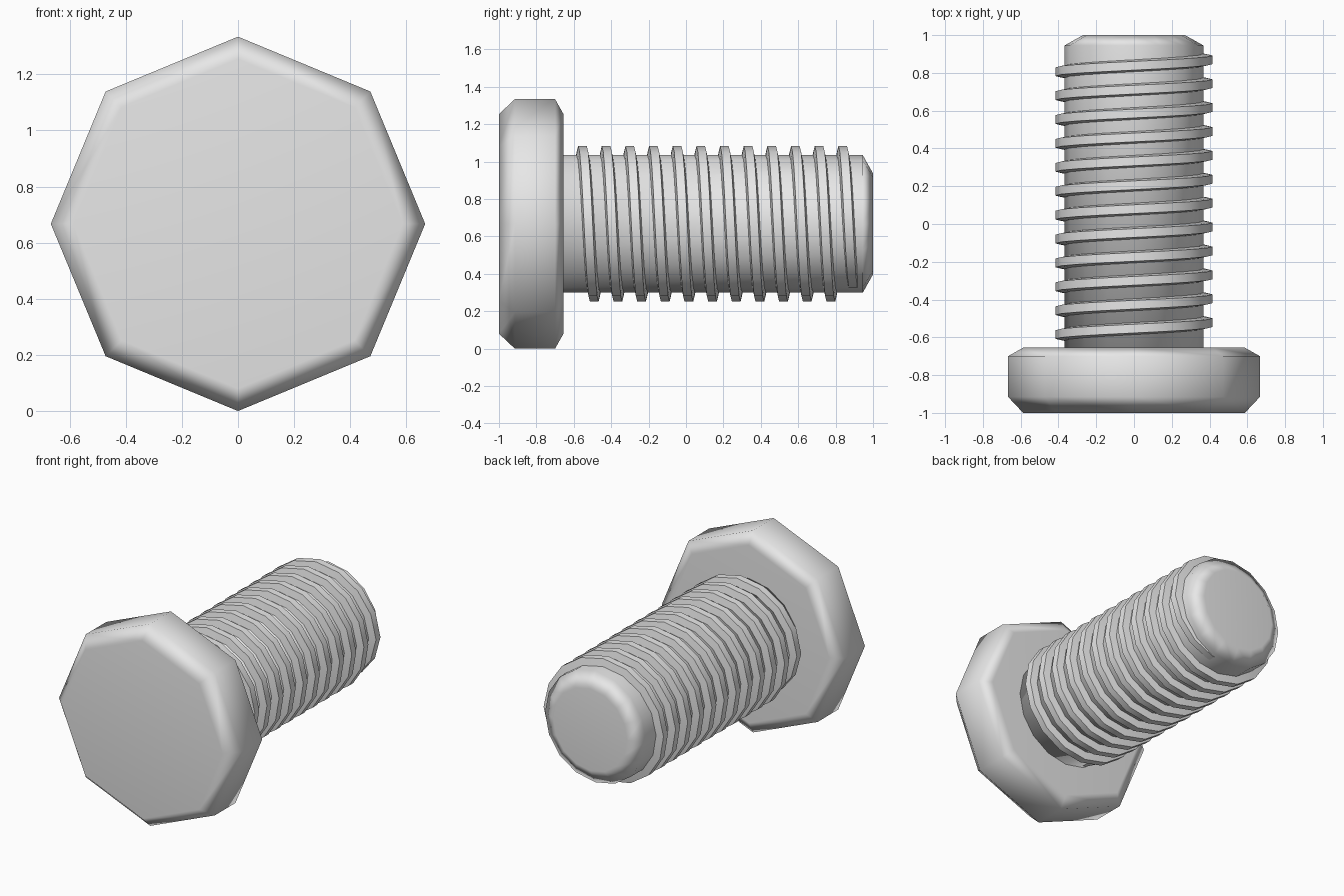
import bpy, bmesh
from math import sin, cos, pi, tau

if "Cube" in bpy.data.objects:
    bpy.data.objects.remove(bpy.data.objects["Cube"])

AXIS_Z = 0.667

# One steel grey for the whole bolt
steel = bpy.data.materials.new("steel_grey")
steel.use_nodes = True
colour = (0.8, 0.8, 0.8, 1)
steel.diffuse_color = colour
steel.node_tree.nodes["Principled BSDF"].inputs["Base Color"].default_value = colour


def point(radius, y, angle):
    return (radius * cos(angle), y, AXIS_Z + radius * sin(angle))


def skin(name, rings, closed_ring=True, sharp_lengthwise=False):
    """Join successive rings of points with quads and cap both ends."""
    bm = bmesh.new()
    loops = [[bm.verts.new(p) for p in ring] for ring in rings]
    n = len(loops[0])
    for a, b in zip(loops, loops[1:]):
        for i in range(n):
            j = (i + 1) % n
            bm.faces.new((a[i], a[j], b[j], b[i]))
    bm.faces.new(loops[0])
    bm.faces.new(loops[-1])
    bmesh.ops.recalc_face_normals(bm, faces=bm.faces)
    for face in bm.faces:
        face.smooth = True
    if sharp_lengthwise:
        for e in bm.edges:
            a, b = e.verts
            if abs(a.co.x - b.co.x) + abs(a.co.z - b.co.z) < 1e-4:
                e.smooth = False
    mesh = bpy.data.meshes.new(name)
    bm.to_mesh(mesh)
    bm.free()
    mesh.materials.append(steel)
    obj = bpy.data.objects.new(name, mesh)
    bpy.context.collection.objects.link(obj)
    return obj


def lathe(name, profile, sides, sharp=False):
    rings = [[point(r, y, tau * i / sides) for i in range(sides)] for r, y in profile]
    obj = skin(name, rings, sharp_lengthwise=sharp)
    # Keep the big flats flat and let the chamfers blend
    mod = obj.modifiers.new("flat_faces", 'WEIGHTED_NORMAL')
    mod.keep_sharp = True
    return obj


# Octagonal head, chamfered front and back
lathe("bolt_head", [(0.587, -1), (0.667, -0.915), (0.667, -0.7), (0.587, -0.655)], 8, True)

# Shank with a chamfered tip
lathe("shank", [(0.368, -0.66), (0.368, 0.945), (0.27, 1)], 16)

# Helical thread, fading into the shank at both ends
SIDES, TURNS, PITCH = 16, 12, 0.1265
START_Y = -0.617
ROOT, CREST = 0.35, 0.416
steps = SIDES * TURNS
rings = []
for s in range(steps + 1):
    angle = -pi / 2 - tau * s / SIDES
    y = START_Y + PITCH * s / SIDES
    fade = min(1, s / 4, (steps - s) / 4)
    crest = ROOT + 0.005 + (CREST - ROOT - 0.005) * fade
    rings.append([point(ROOT, y - 0.035, angle), point(crest, y - 0.023, angle),
                  point(crest, y + 0.023, angle), point(ROOT, y + 0.035, angle)])
thread = skin("thread", rings)

# Crisp crest edges, smooth along the helix
bpy.ops.object.select_all(action='DESELECT')
thread.select_set(True)
bpy.context.view_layer.objects.active = thread
bpy.ops.object.shade_smooth_by_angle(angle=pi / 5)
